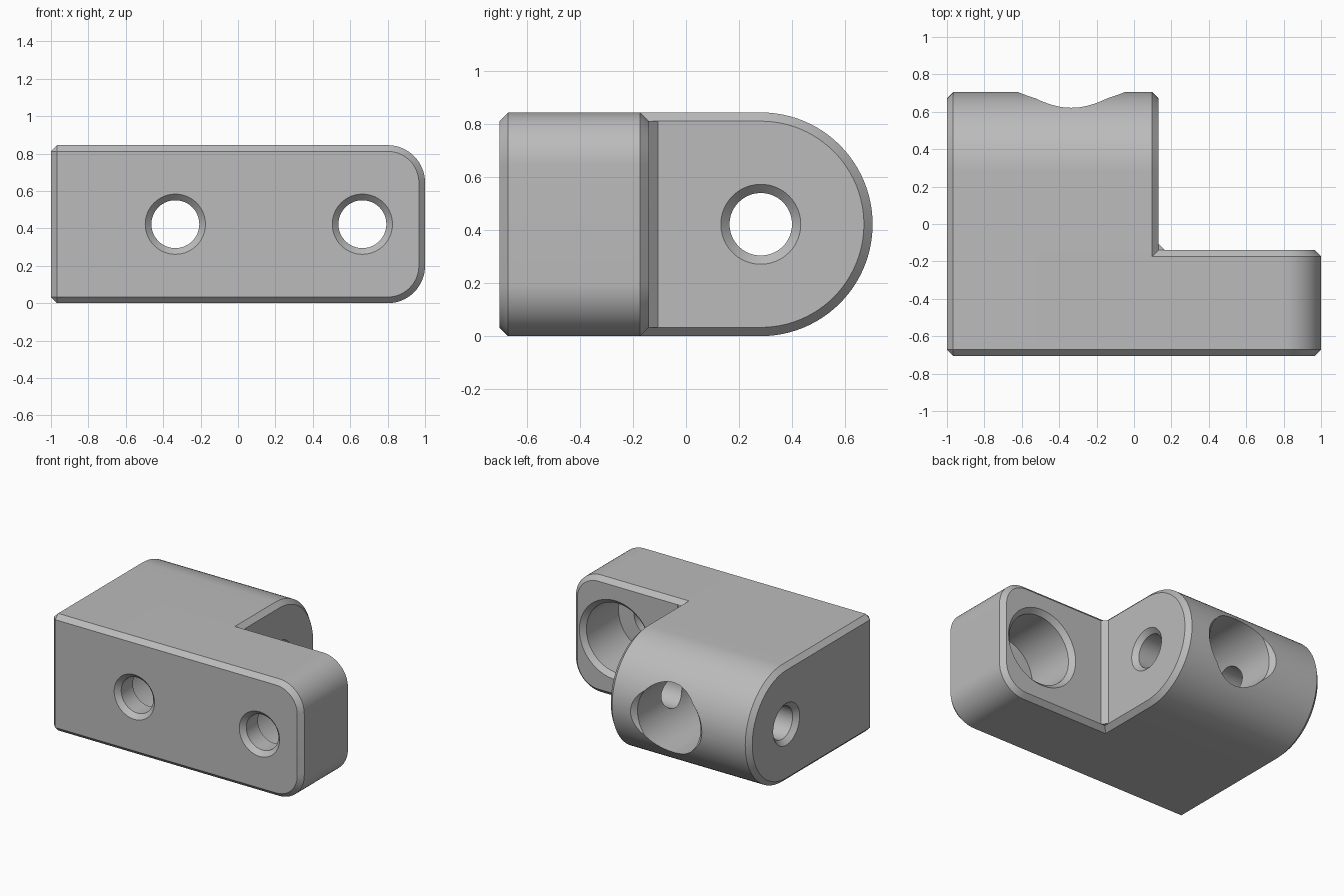
import bpy, bmesh
from math import sin, cos, pi
from mathutils import Vector

cube = bpy.data.objects.get("Cube")
if cube:
    bpy.data.objects.remove(cube, do_unlink=True)

H, C = 0.845, 0.033            # height, chamfer width
MID = H / 2
FRONT, BACK = -0.705, 0.705
STEP_X, STEP_Y = 0.13, -0.14   # inner corner of the L
PIN_Y = BACK - MID

grey = bpy.data.materials.new("plain_grey")
grey.use_nodes = True
colour = (0.5, 0.5, 0.5, 1)
grey.diffuse_color = colour
grey.node_tree.nodes["Principled BSDF"].inputs["Base Color"].default_value = colour


def loft(name, rings):
    """Solid skinned through rings of equal point count."""
    bm = bmesh.new()
    loops = [[bm.verts.new(p) for p in ring] for ring in rings]
    n = len(loops[0])
    for a, b in zip(loops, loops[1:]):
        for i in range(n):
            j = (i + 1) % n
            bm.faces.new((a[i], a[j], b[j], b[i]))
    bm.faces.new(loops[0][::-1])
    bm.faces.new(loops[-1])
    bmesh.ops.remove_doubles(bm, verts=bm.verts, dist=1e-5)
    bmesh.ops.recalc_face_normals(bm, faces=bm.faces)
    mesh = bpy.data.meshes.new(name)
    bm.to_mesh(mesh)
    bm.free()
    mesh.materials.append(grey)
    obj = bpy.data.objects.new(name, mesh)
    bpy.context.collection.objects.link(obj)
    return obj


def arc(cu, cv, r, start, end, n):
    steps = [start + (end - start) * i / n for i in range(n + 1)]
    return [(cu + r * cos(t), cv + r * sin(t)) for t in steps]


def lathe(name, axis, centre, stations, n=72):
    """Stepped round cutter along x or y; stations are (position, radius)."""
    rings = []
    for pos, r in stations:
        pts = arc(centre, MID, r, 0, 2 * pi, n)[:-1]
        rings.append([Vector((pos, u, v) if axis == "x" else (u, pos, v)) for u, v in pts])
    return loft(name, rings)


def combine(target, tool, operation):
    mod = target.modifiers.new(tool.name, "BOOLEAN")
    mod.operation, mod.solver, mod.object = operation, "EXACT", tool
    bpy.context.view_layer.objects.active = target
    bpy.ops.object.modifier_apply(modifier=mod.name)
    bpy.data.objects.remove(tool, do_unlink=True)


# Knuckle block: straight front, half-round back, chamfered ends
def knuckle_ring(x, inset):
    a = max(inset, C)
    corner = [(FRONT + a, H - inset), (FRONT + inset, H - a),
              (FRONT + inset, a), (FRONT + a, inset)]
    pts = corner + arc(PIN_Y, MID, MID - inset, -pi / 2, pi / 2, 48)
    return [Vector((x, y, z)) for y, z in pts]


body = loft("hinge_body", [knuckle_ring(-1, C), knuckle_ring(-1 + C, 0),
                           knuckle_ring(STEP_X - C, 0), knuckle_ring(STEP_X, C)])


# Mounting flange with two rounded outer corners
def flange_ring(y, inset):
    r, cx = 0.2 - inset, 0.8
    pts = [(-0.5, H - inset), (-0.5, inset)]
    pts += arc(cx, 0.2, r, -pi / 2, 0, 16) + arc(cx, H - 0.2, r, 0, pi / 2, 16)
    return [Vector((x, y, z)) for x, z in pts]


flange = loft("flange", [flange_ring(FRONT, C), flange_ring(FRONT + C, 0),
                         flange_ring(STEP_Y - C, 0), flange_ring(STEP_Y, C)])
combine(body, flange, "UNION")

# Small bevel filling the inner corner
W = 0.035
outline = [(STEP_X + W, STEP_Y), (STEP_X, STEP_Y + W), (STEP_X - W, STEP_Y + W),
           (STEP_X - W, STEP_Y - W), (STEP_X + W, STEP_Y - W)]
web = loft("corner_web", [[Vector((x, y, z)) for x, y in outline] for z in (C, H - C)])
combine(body, web, "UNION")

# Screw holes: chamfered front, deep counterbore open to the back
SCREW, BORE, FLOOR, OUT = 0.128, 0.252, -0.54, 0.05
for name, x, mouth in (("knuckle_screw", -0.335, BACK), ("flange_screw", 0.665, STEP_Y)):
    cutter = lathe(name, "y", x, [
        (FRONT - OUT, SCREW + C + OUT), (FRONT + C, SCREW), (FLOOR, SCREW),
        (FLOOR, BORE), (mouth - C, BORE), (mouth + OUT, BORE + C + OUT)])
    combine(body, cutter, "DIFFERENCE")

# Pin hole through the knuckle, chamfered at both ends
PIN = 0.118
pin = lathe("pin_hole", "x", PIN_Y, [
    (-1 - OUT, PIN + C + OUT), (-1 + C, PIN),
    (STEP_X - C, PIN), (STEP_X + OUT, PIN + C + OUT)])
combine(body, pin, "DIFFERENCE")

# Smooth the round surfaces, keep the chamfers crisp
bpy.ops.object.select_all(action="DESELECT")
body.select_set(True)
bpy.context.view_layer.objects.active = body
bpy.ops.object.shade_smooth_by_angle(angle=pi / 7)
